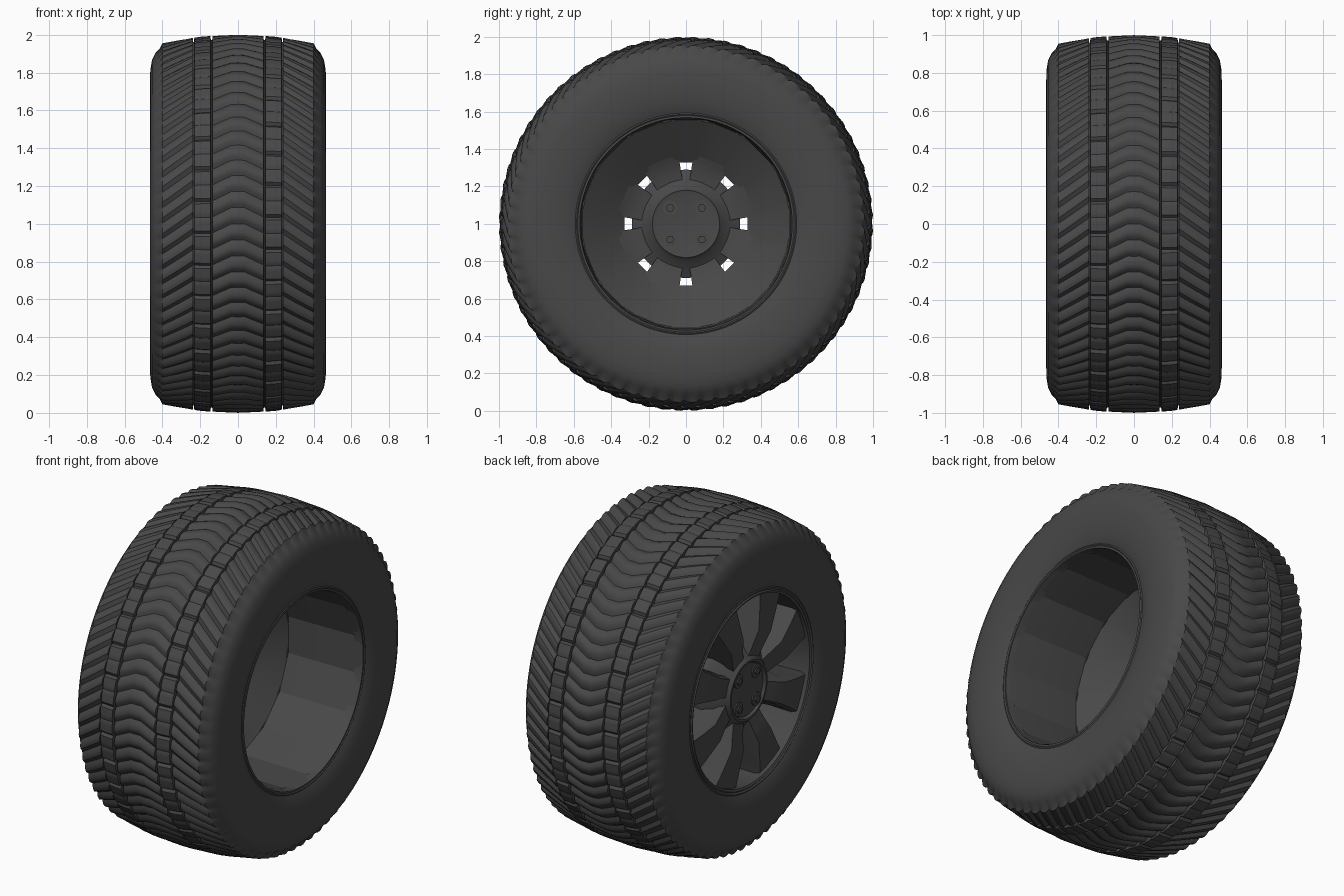
import bpy, bmesh, math
from math import sin, cos, pi, radians

if "Cube" in bpy.data.objects:
    bpy.data.objects.remove(bpy.data.objects["Cube"])

mat = bpy.data.materials.new("dark_grey")
mat.diffuse_color = (0.065, 0.065, 0.065, 1)
mat.use_nodes = True
mat.node_tree.nodes["Principled BSDF"].inputs["Base Color"].default_value = mat.diffuse_color


def place(x, r, t):
    # wheel axis is x, centred at z = 1; t = 0 faces the front, rising upward
    return (x, -r * cos(t), 1 + r * sin(t))


def finish(name, bm, angle=30):
    bmesh.ops.recalc_face_normals(bm, faces=bm.faces)
    me = bpy.data.meshes.new(name)
    bm.to_mesh(me)
    bm.free()
    ob = bpy.data.objects.new(name, me)
    bpy.context.collection.objects.link(ob)
    me.materials.append(mat)
    bpy.ops.object.select_all(action='DESELECT')
    ob.select_set(True)
    bpy.context.view_layer.objects.active = ob
    bpy.ops.object.shade_smooth_by_angle(angle=radians(angle))
    return ob


def skin(bm, rings, closed):
    # bridge rings of equal size
    n = len(rings[0])
    for i in range(len(rings) if closed else len(rings) - 1):
        a, b = rings[i], rings[(i + 1) % len(rings)]
        for j in range(n):
            k = (j + 1) % n
            bm.faces.new((a[j], a[k], b[k], b[j]))


def lathe(name, profile, seg, closed=True, angle=30, phase=0, cap=False):
    bm = bmesh.new()
    rings = [[bm.verts.new(place(x, r, 2 * pi * j / seg + phase)) for j in range(seg)]
             for x, r in profile]
    skin(bm, rings, closed)
    if cap:
        bm.faces.new(rings[0])
        bm.faces.new(rings[-1])
    return finish(name, bm, angle)


# Tyre: sheared tread pattern wrapped around a closed cross-section
PITCHES, SUB = 72, 6
WAVE = [-0.016, -0.008, 0, 0, -0.002, -0.008]


def shear(x):
    x = abs(x)
    s = 0.5 * max(0, min(x, 0.14) - 0.035)
    return s + 0.72 * max(0, min(x, 0.42) - 0.235)


def crown(x):
    x = abs(x)
    return 1.0 - 0.010 * min(x / 0.2, 1) - 0.035 * max(0, x - 0.2) / 0.2


def drop(x, j):
    a = abs(x)
    if abs(a - 0.14) < 0.004 or abs(a - 0.235) < 0.003:
        return -0.022                              # ring grooves
    if 0.14 < a < 0.235:                           # block ribs
        jj = (j + (6 if x > 0 else 0)) % 12
        return -0.014 if jj == 0 else (-0.005 if jj == 6 else 0)
    return WAVE[j % SUB]                           # chevrons and shoulder lugs


half = [0, 0.035, 0.065, 0.10, 0.134, 0.1365, 0.1435, 0.146, 0.185, 0.231, 0.2325,
        0.2375, 0.239, 0.28, 0.32, 0.36, 0.39, 0.40]
tread = [-x for x in half[:0:-1]] + half
side = [(0.412, 0.93), (0.435, 0.905), (0.455, 0.865), (0.464, 0.81), (0.465, 0.73),
        (0.458, 0.66), (0.445, 0.61), (0.437, 0.592), (0.441, 0.585), (0.43, 0.57)]
stations = ([(-x, r, 0) for x, r in side[::-1]] + [(x, crown(x), 1) for x in tread]
            + [(x, r, 0) for x, r in side])
bm = bmesh.new()
rings = []
N = PITCHES * SUB
for x, r, is_tread in stations:
    ring = []
    for j in range(N):
        d = drop(x, j) if is_tread else (WAVE[j % SUB] * 0.6 if r > 0.92 else 0)
        ring.append(bm.verts.new(place(x, r + d, 2 * pi * j / N - shear(x))))
    rings.append(ring)
skin(bm, rings, True)
finish("tyre", bm, 35)

# Rim lip on the outer face
lathe("rim_lip", [(-0.436, 0.575), (-0.442, 0.568), (-0.436, 0.556),
                  (-0.05, 0.555), (-0.05, 0.572)], 96)

# Sixteen-sided barrel, open on the inner face, closing in behind the spokes
lathe("barrel", [(0.435, 0.576), (0.40, 0.568), (-0.05, 0.562), (-0.21, 0.335),
                 (-0.22, 0.345), (-0.07, 0.572)], 16, angle=15, phase=pi / 16)
lathe("barrel_lip", [(0.436, 0.58), (0.438, 0.568), (0.39, 0.562), (0.39, 0.575)], 96)

# Hub with flange, raised cap and stepped back
lathe("hub", [(-0.19, 0.165), (-0.185, 0.18), (-0.20, 0.192), (-0.23, 0.25),
              (-0.25, 0.29), (-0.30, 0.29), (-0.36, 0.25), (-0.405, 0.19),
              (-0.42, 0.178), (-0.42, 0.165), (-0.405, 0.155)],
      48, closed=False, cap=True)

# Eight flared spokes
SPOKE = [  # radius, half width front, half width back, x front, x back
    (0.16, 0.050, 0.060, -0.395, -0.23),
    (0.26, 0.055, 0.080, -0.415, -0.22),
    (0.34, 0.062, 0.100, -0.435, -0.20),
    (0.45, 0.082, 0.100, -0.425, -0.13),
    (0.555, 0.105, 0.108, -0.412, -0.06)]
for i in range(8):
    t = pi / 8 + i * pi / 4
    bm = bmesh.new()
    rings = []
    for r, wf, wb, xf, xb in SPOKE:
        ring = []
        for x, w in ((xf, -wf), (xf, wf), (xf + 0.03, wf + 0.012), (xb, wb),
                     (xb, -wb), (xf + 0.03, -wf - 0.012)):
            ring.append(bm.verts.new((x, -(r * cos(t) - w * sin(t)),
                                      1 + r * sin(t) + w * cos(t))))
        rings.append(ring)
    skin(bm, rings, False)
    bm.faces.new(rings[0])
    bm.faces.new(rings[-1])
    finish(f"spoke_{i + 1}", bm, 25)

# Four lug nuts with collars, showing on both faces of the hub
for i in range(4):
    t = pi / 4 + i * pi / 2
    for name, r, x0, x1, seg in (("lug_collar", 0.040, -0.413, -0.182, 24),
                                 ("lug_nut", 0.022, -0.422, -0.172, 6)):
        bm = bmesh.new()
        rings = [[bm.verts.new((x, 0.120 * cos(t) + r * cos(2 * pi * j / seg),
                                1 + 0.120 * sin(t) + r * sin(2 * pi * j / seg)))
                  for j in range(seg)] for x in (x0, x1)]
        skin(bm, rings, False)
        bm.faces.new(rings[0])
        bm.faces.new(rings[1])
        finish(f"{name}_{i + 1}", bm)
